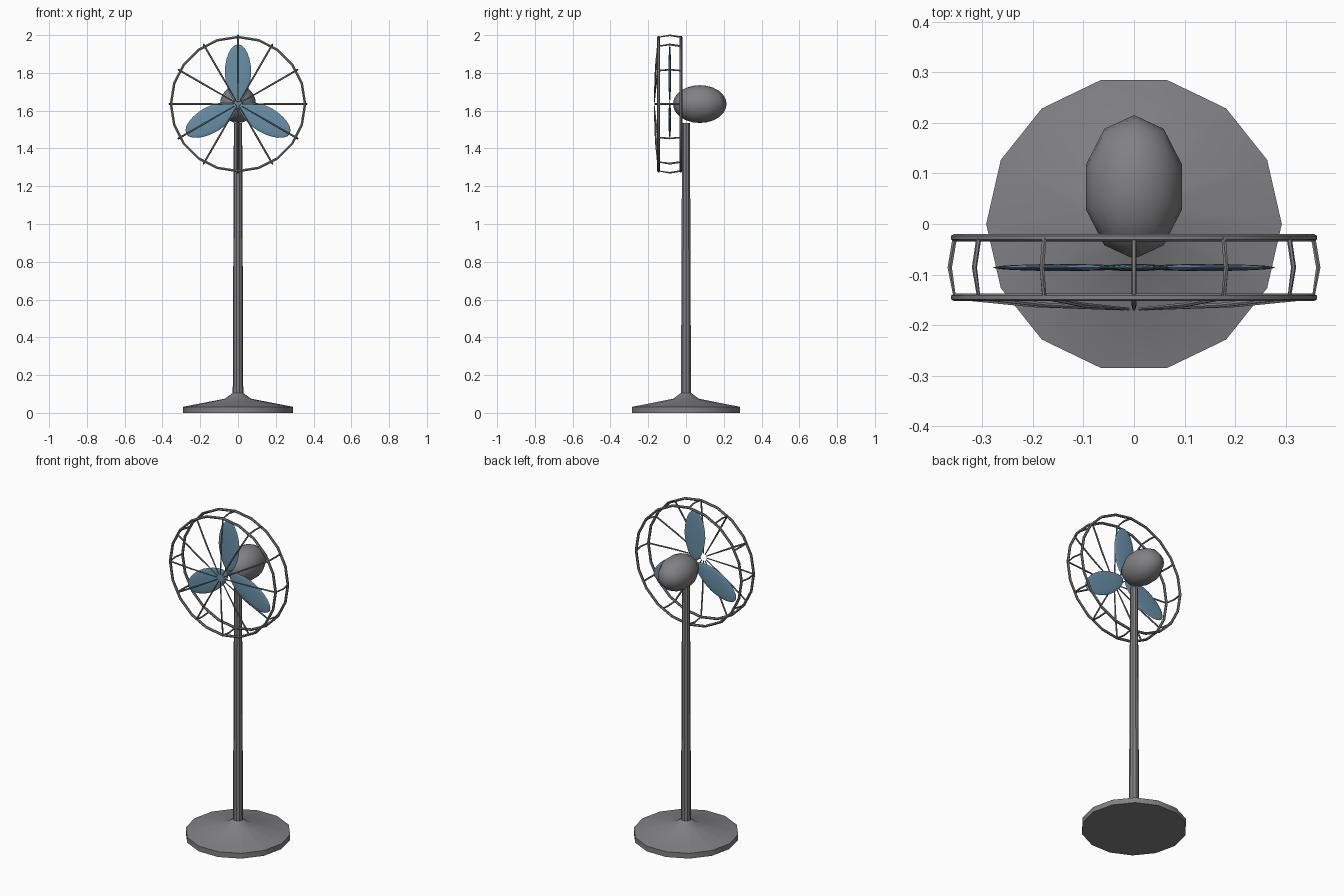
import bpy, bmesh, math
from mathutils import Vector, Matrix

if "Cube" in bpy.data.objects:
    bpy.data.objects.remove(bpy.data.objects["Cube"], do_unlink=True)

HUB_Z = 1.635
GUARD_R = 0.355
BACK_Y, FRONT_Y, BLADE_Y = -0.027, -0.145, -0.086


def make_material(name, rgb):
    mat = bpy.data.materials.new(name)
    mat.use_nodes = True
    mat.diffuse_color = (*rgb, 1)
    mat.node_tree.nodes["Principled BSDF"].inputs["Base Color"].default_value = (*rgb, 1)
    return mat


grey = make_material("grey metal", (0.22, 0.22, 0.23))
blue = make_material("blue blade", (0.14, 0.28, 0.39))


def finish(name, bm, mat, angle=35):
    bmesh.ops.recalc_face_normals(bm, faces=bm.faces)
    mesh = bpy.data.meshes.new(name)
    bm.to_mesh(mesh)
    bm.free()
    mesh.materials.append(mat)
    obj = bpy.data.objects.new(name, mesh)
    bpy.context.collection.objects.link(obj)
    bpy.ops.object.select_all(action="DESELECT")
    bpy.context.view_layer.objects.active = obj
    obj.select_set(True)
    bpy.ops.object.shade_smooth_by_angle(angle=math.radians(angle))
    return obj


def bridge(bm, a, b):
    for i in range(len(a)):
        j = (i + 1) % len(a)
        bm.faces.new((a[i], a[j], b[j], b[i]))


def lathe(name, profile, sides, mat):
    """Closed turned solid around the z axis from (radius, height) pairs."""
    bm = bmesh.new()
    rings = []
    for r, z in profile:
        turn = [i * math.tau / sides for i in range(sides)]
        rings.append([bm.verts.new((r * math.cos(t), r * math.sin(t), z)) for t in turn])
    for a, b in zip(rings, rings[1:]):
        bridge(bm, a, b)
    bm.faces.new(rings[0])
    bm.faces.new(rings[-1])
    return finish(name, bm, mat)


def tube(bm, points, radii, sides=6, closed=False):
    """Sweep a round section along points lying in a plane through the fan axis or across it."""
    pts = [Vector(p) for p in points]
    n = len(pts)
    rings = []
    for i, p in enumerate(pts):
        before = pts[i - 1] if closed or i else p
        after = pts[(i + 1) % n] if closed or i < n - 1 else p
        tangent = (after - before).normalized()
        if closed:
            side = Vector((0, 1, 0))
        else:
            side = Vector((0, 1, 0)).cross(Vector((pts[0].x, 0, pts[0].z))).normalized()
        up = tangent.cross(side).normalized()
        turn = [k * math.tau / sides for k in range(sides)]
        rings.append([bm.verts.new(p + radii[i] * (side * math.cos(t) + up * math.sin(t)))
                      for t in turn])
    for a, b in zip(rings, rings[1:]):
        bridge(bm, a, b)
    if closed:
        bridge(bm, rings[-1], rings[0])
    else:
        bm.faces.new(rings[0])
        bm.faces.new(rings[-1])


def raise_to_hub(bm):
    bmesh.ops.translate(bm, verts=bm.verts, vec=(0, 0, HUB_Z))


# Stand
lathe("base", [(0.292, 0), (0.292, 0.032), (0.07, 0.075), (0.028, 0.105)], 14, grey)
lathe("pole", [(0.028, 0.09), (0.022, 1.535)], 10, grey)

# Egg-shaped motor housing
bm = bmesh.new()
bmesh.ops.create_uvsphere(bm, u_segments=10, v_segments=12, radius=1)
bmesh.ops.scale(bm, verts=bm.verts, vec=(0.1, 0.142, 0.1))
bmesh.ops.translate(bm, verts=bm.verts, vec=(0, 0.073, 0))
raise_to_hub(bm)
finish("motor_housing", bm, grey, 60)

# Guard rings
for name, y in (("guard_back_ring", BACK_Y), ("guard_front_ring", FRONT_Y)):
    bm = bmesh.new()
    turn = [i * math.tau / 20 for i in range(20)]
    tube(bm, [(GUARD_R * math.sin(t), y, GUARD_R * math.cos(t)) for t in turn],
         [0.0075] * 20, closed=True)
    raise_to_hub(bm)
    finish(name, bm, grey, 50)

# Guard wires: bowed side strut, then a tapering spoke towards the hub
wire = [(0.354, BACK_Y, 0.005), (0.364, BLADE_Y, 0.005), (0.354, FRONT_Y, 0.005),
        (0.2, -0.16, 0.005), (0.022, -0.168, 0.003)]
bm = bmesh.new()
for k in range(12):
    t = k * math.tau / 12
    tube(bm, [(r * math.sin(t), y, r * math.cos(t)) for r, y, _ in wire],
         [w for _, _, w in wire])
raise_to_hub(bm)
finish("guard_wires", bm, grey, 50)

# Three thin leaf-shaped blades
for k in range(3):
    bm = bmesh.new()
    bmesh.ops.create_uvsphere(bm, u_segments=16, v_segments=12, radius=1)
    for v in bm.verts:
        pinch = 1 + 0.15 * min(v.co.z, 0)
        v.co = (v.co.x * 0.07 * pinch, v.co.y * 0.007, 0.163 + v.co.z * 0.153)
    bmesh.ops.rotate(bm, verts=bm.verts, cent=(0, 0, 0),
                     matrix=Matrix.Rotation(k * math.tau / 3, 3, "Y"))
    bmesh.ops.translate(bm, verts=bm.verts, vec=(0, BLADE_Y, 0))
    raise_to_hub(bm)
    finish("blade_" + str(k + 1), bm, blue, 60)
